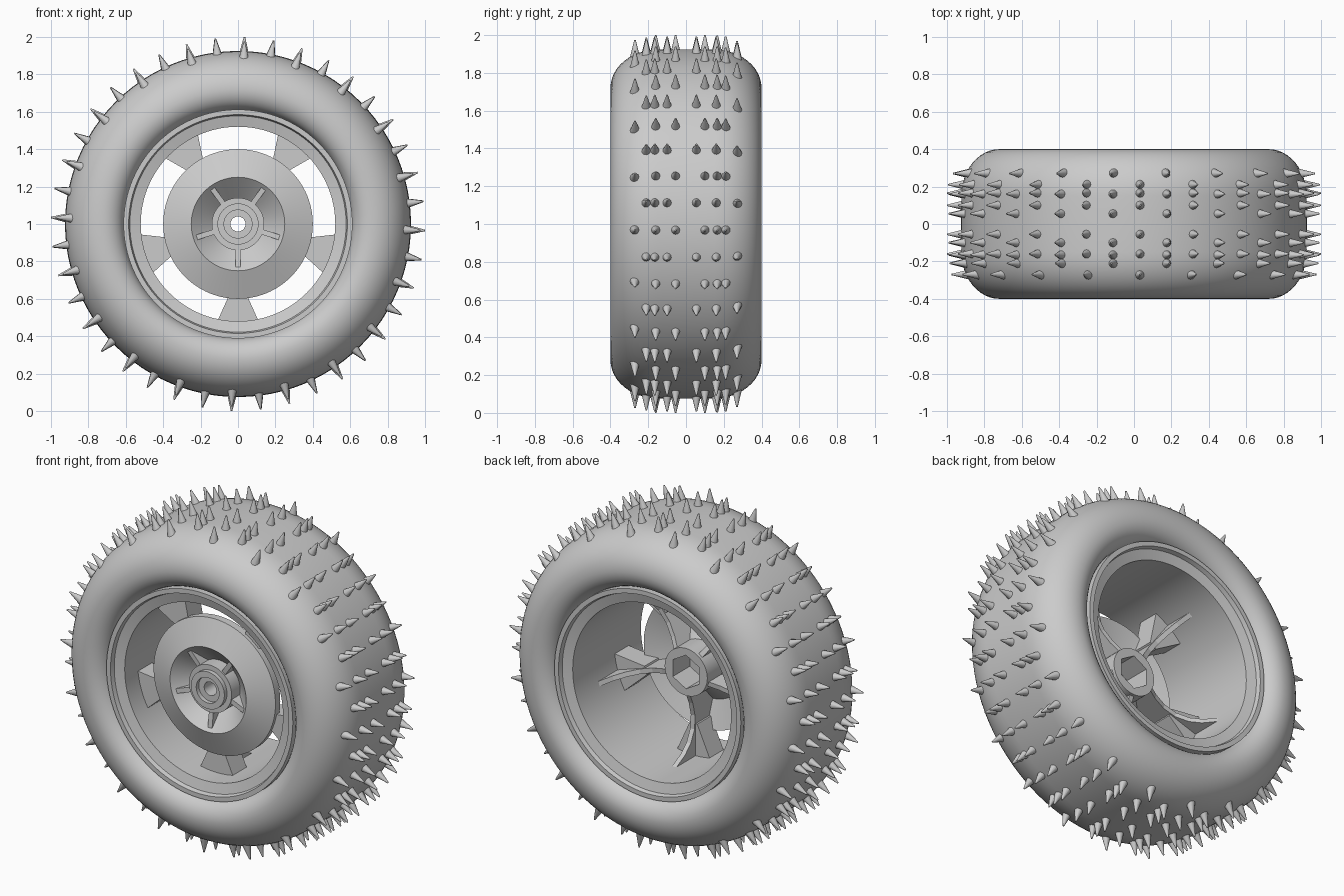
import bpy, bmesh, math
from math import cos, sin, pi, radians
from mathutils import Matrix, Vector

default = bpy.data.objects.get("Cube")
if default:
    bpy.data.objects.remove(default)

grey = bpy.data.materials.new("plain_grey")
grey.use_nodes = True
grey.diffuse_color = (0.6, 0.6, 0.6, 1)
grey.node_tree.nodes["Principled BSDF"].inputs["Base Color"].default_value = (0.6, 0.6, 0.6, 1)

CENTRE = Vector((0, 0, 1))
SPOKES = [radians(270 + 72 * i) for i in range(5)]


def finish(name, bm, smooth=None):
    bmesh.ops.recalc_face_normals(bm, faces=bm.faces)
    mesh = bpy.data.meshes.new(name)
    bm.to_mesh(mesh)
    bm.free()
    mesh.materials.append(grey)
    ob = bpy.data.objects.new(name, mesh)
    ob.location = CENTRE
    bpy.context.collection.objects.link(ob)
    if smooth:
        bpy.ops.object.select_all(action='DESELECT')
        ob.select_set(True)
        bpy.context.view_layer.objects.active = ob
        bpy.ops.object.shade_smooth_by_angle(angle=radians(smooth))
    return ob


def polar(r, y, a):
    return Vector((r * cos(a), y, r * sin(a)))


def lathe(name, profile, steps=96, smooth=32):
    """Spin a closed (radius, y) profile about the y axis."""
    bm = bmesh.new()
    rings = [[bm.verts.new(polar(r, y, 2 * pi * i / steps)) for r, y in profile]
             for i in range(steps)]
    n = len(profile)
    for i in range(steps):
        a, b = rings[i], rings[(i + 1) % steps]
        for j in range(n):
            k = (j + 1) % n
            bm.faces.new((a[j], a[k], b[k], b[j]))
    return finish(name, bm, smooth)


def prism(bm, lower, upper):
    """Solid between two matching outlines."""
    lo = [bm.verts.new(p) for p in lower]
    hi = [bm.verts.new(p) for p in upper]
    bm.faces.new(lo)
    bm.faces.new(hi)
    for i in range(len(lo)):
        k = (i + 1) % len(lo)
        bm.faces.new((lo[i], lo[k], hi[k], hi[i]))


# Tyre: crowned tread, broad shoulder and tucked-in sidewall
half = [(0.925, 0.0), (0.924, 0.08)]
half += [(0.72 + 0.203 * cos(t), 0.15 + 0.25 * sin(t))
         for t in [pi / 2 * i / 12 for i in range(13)]]
half += [(0.72 - 0.11 * sin(t), 0.30 + 0.10 * cos(t))
         for t in [pi / 2 * i / 8 for i in range(1, 9)]]
half.append((0.58, 0.27))
lathe("tyre", half + [(r, -y) for r, y in reversed(half[1:])], smooth=50)

# Rim barrel with a stepped lip on both sides
lip = [(0.52, 0.32), (0.578, 0.335), (0.585, 0.36), (0.612, 0.36), (0.612, 0.29), (0.555, 0.26)]
lathe("rim", lip + [(r, -y) for r, y in reversed(lip)])

# Dished centre disc
lathe("centre_disc", [(0.40, -0.22), (0.25, -0.28), (0.13, -0.17), (0.12, -0.12),
                      (0.24, -0.23), (0.40, -0.175)])

# Hub with stepped nose, through hole and hexagonal socket at the back
hub = lathe("hub", [(0.04, -0.26), (0.075, -0.26), (0.075, -0.285), (0.11, -0.285),
                    (0.11, -0.26), (0.14, -0.26), (0.14, 0.0), (0.04, 0.0)], steps=48)
bm = bmesh.new()
hexagon = [radians(90 + 60 * i) for i in range(6)]
prism(bm, [polar(0.1, -0.16, a) for a in hexagon], [polar(0.1, 0.1, a) for a in hexagon])
cutter = finish("socket_cutter", bm)
cutter.hide_render = True
cutter.hide_set(True)
cut = hub.modifiers.new("socket", 'BOOLEAN')
cut.operation = 'DIFFERENCE'
cut.solver = 'EXACT'
cut.object = cutter
bpy.context.view_layer.update()
evaluated = hub.evaluated_get(bpy.context.evaluated_depsgraph_get())
hub.data = bpy.data.meshes.new_from_object(evaluated)
hub.modifiers.clear()
bpy.data.objects.remove(cutter)

# Wedge spokes joining disc and barrel
bm = bmesh.new()
for a in SPOKES:
    along, side = polar(1, 0, a), polar(1, 0, a + pi / 2)
    outline = [along * r + side * w
               for r, w in ((0.33, -0.025), (0.53, -0.115), (0.53, 0.115), (0.33, 0.025))]
    prism(bm, [p + Vector((0, -0.2, 0)) for p in outline],
          [p + Vector((0, -0.07, 0)) for p in outline])
finish("spokes", bm)

# Thin curved ribs from hub to barrel
bm = bmesh.new()
rib = [(0.12, -0.01), (0.2, -0.045), (0.28, -0.065), (0.36, -0.06), (0.43, -0.025), (0.48, 0.03),
       (0.53, 0.13), (0.53, -0.1), (0.4, -0.19), (0.25, -0.265), (0.12, -0.25)]
for a in SPOKES:
    side = polar(0.014, 0, a + pi / 2)
    prism(bm, [polar(r, y, a) - side for r, y in rib], [polar(r, y, a) + side for r, y in rib])
finish("ribs", bm)

# Tread spikes in alternating staggered rows
bm = bmesh.new()
rows = (0.21, 0.165, 0.1, -0.055, -0.16, -0.27)
for k in range(40):
    a = radians(9 * k - 2)
    for y in rows if k % 2 == 0 else [-v for v in rows]:
        shoulder = max(0, abs(y) - 0.15) / 0.25
        surface = 0.72 + 0.203 * math.sqrt(1 - shoulder ** 2)
        turn = Vector((0, 0, 1)).rotation_difference(polar(1, 0, a)).to_matrix().to_4x4()
        place = Matrix.Translation(polar(surface + 0.026, y, a)) @ turn
        bmesh.ops.create_cone(bm, cap_ends=True, segments=12, radius1=0.029,
                              radius2=0.004, depth=0.102, matrix=place)
finish("spikes", bm, smooth=40)
